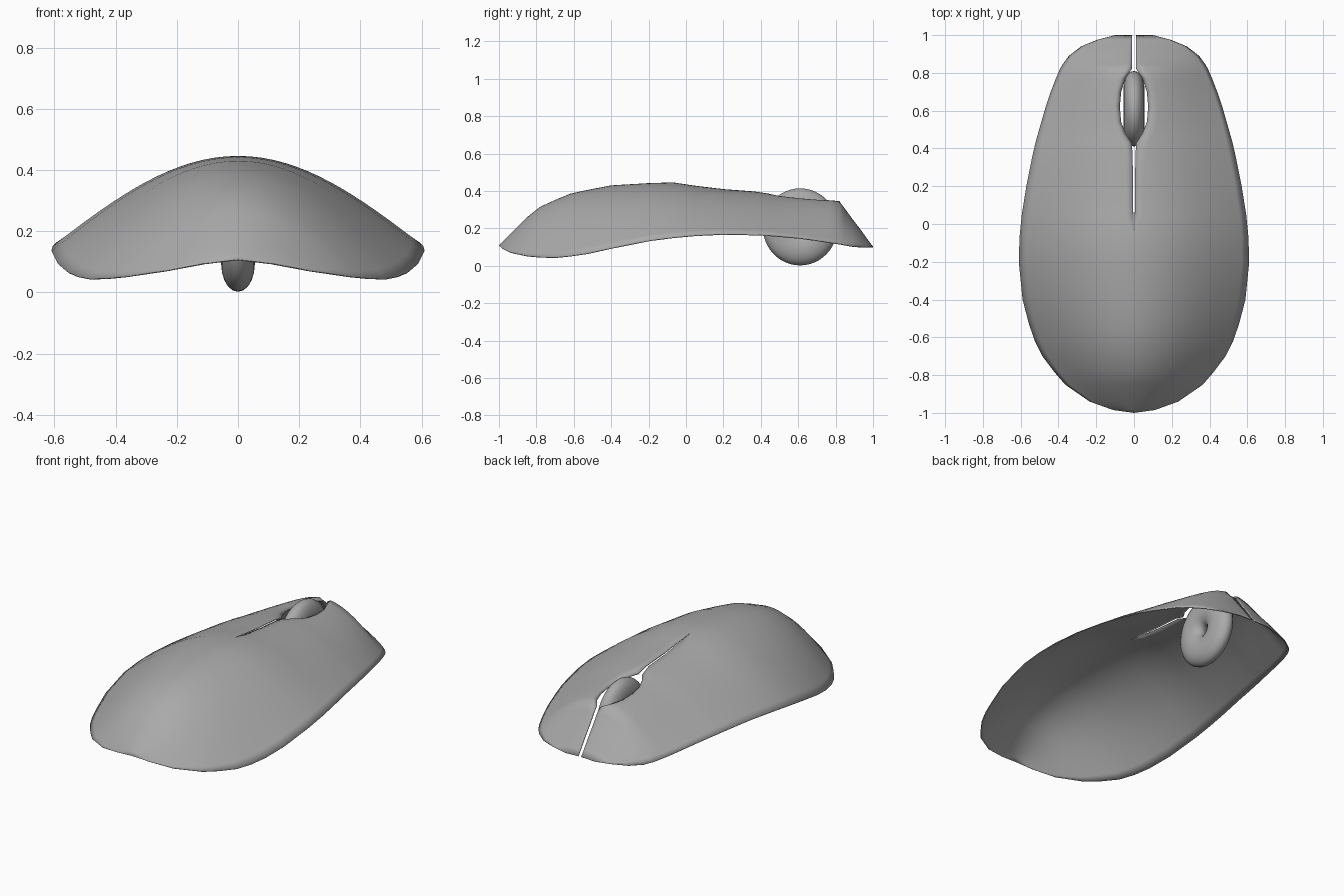
import bpy, bmesh, math

if "Cube" in bpy.data.objects:
    bpy.data.objects.remove(bpy.data.objects["Cube"])

grey = bpy.data.materials.new("mid grey")
grey.diffuse_color = (0.4, 0.4, 0.4, 1)
grey.use_nodes = True
grey.node_tree.nodes["Principled BSDF"].inputs["Base Color"].default_value = grey.diffuse_color

# Shell stations: y, half width, rim height, crown height, half width of the centre slot
STATIONS = [
    (-1.0, 0, .105, .108, 0), (-.985, .11, .095, .125, 0), (-.94, .235, .072, .17, 0),
    (-.85, .365, .053, .26, 0), (-.78, .425, .047, .315, 0), (-.70, .485, .045, .352, 0),
    (-.62, .525, .053, .385, 0), (-.53, .556, .066, .405, 0), (-.40, .59, .095, .43, 0),
    (-.20, .61, .135, .442, 0), (-.07, .606, .152, .446, 0), (.05, .594, .163, .428, .004),
    (.20, .57, .17, .41, .006), (.36, .538, .167, .398, .007), (.43, .522, .164, .39, .012),
    (.48, .508, .16, .383, .045), (.54, .491, .155, .378, .068), (.62, .468, .147, .372, .075),
    (.70, .441, .136, .365, .068), (.77, .414, .125, .358, .045), (.82, .392, .118, .348, .012),
    (.845, .378, .113, .312, .01), (.89, .345, .105, .25, .01), (.94, .28, .10, .185, .01),
    (.975, .195, .10, .135, .01), (1.0, .10, .10, .103, .01)]
COLS = 16


def finish(name, bm):
    me = bpy.data.meshes.new(name)
    bm.to_mesh(me)
    bm.free()
    ob = bpy.data.objects.new(name, me)
    bpy.context.collection.objects.link(ob)
    me.materials.append(grey)
    for p in me.polygons:
        p.use_smooth = True
    return ob


# Shell: half a lofted sheet, mirrored; the inner edge opens into the slot and wheel hole
bm = bmesh.new()
rows = []
for y, w, rim, crown, gap in STATIONS:
    power = .8 if y > .85 else 1
    row = []
    for i in range(COLS + 1):
        x = gap + (w - gap) * i / COLS
        u = min(1, x / w) if w else 0
        z = rim + (crown - rim) * max(0, math.cos(u * math.pi / 2)) ** power
        if i == 0 and .4 < y < .83:
            z -= .015          # rolled-in lip of the wheel hole
        row.append(bm.verts.new((x, y, z)))
    rows.append(row)
for a, b in zip(rows, rows[1:]):
    for i in range(COLS):
        bm.faces.new((a[i], a[i + 1], b[i + 1], b[i]))
bmesh.ops.remove_doubles(bm, verts=bm.verts, dist=.0005)
shell = finish("shell", bm)
mirror = shell.modifiers.new("mirror", 'MIRROR')
mirror.merge_threshold = .0005
thick = shell.modifiers.new("thickness", 'SOLIDIFY')
thick.thickness = .005
thick.offset = -1

# Scroll wheel: narrow ring with an oval cross-section and a small centre hole
bm = bmesh.new()
SEG, TUBE = 48, 20
ring = []
for s in range(SEG):
    a = 2 * math.pi * s / SEG
    loop = []
    for t in range(TUBE):
        b = 2 * math.pi * t / TUBE
        r = .116 + .09 * math.cos(b)
        loop.append(bm.verts.new((.055 * math.sin(b), .61 + .97 * r * math.cos(a), .208 + r * math.sin(a))))
    ring.append(loop)
for s in range(SEG):
    p, q = ring[s], ring[(s + 1) % SEG]
    for t in range(TUBE):
        n = (t + 1) % TUBE
        bm.faces.new((p[t], p[n], q[n], q[t]))
bmesh.ops.recalc_face_normals(bm, faces=bm.faces)
finish("scroll_wheel", bm)
